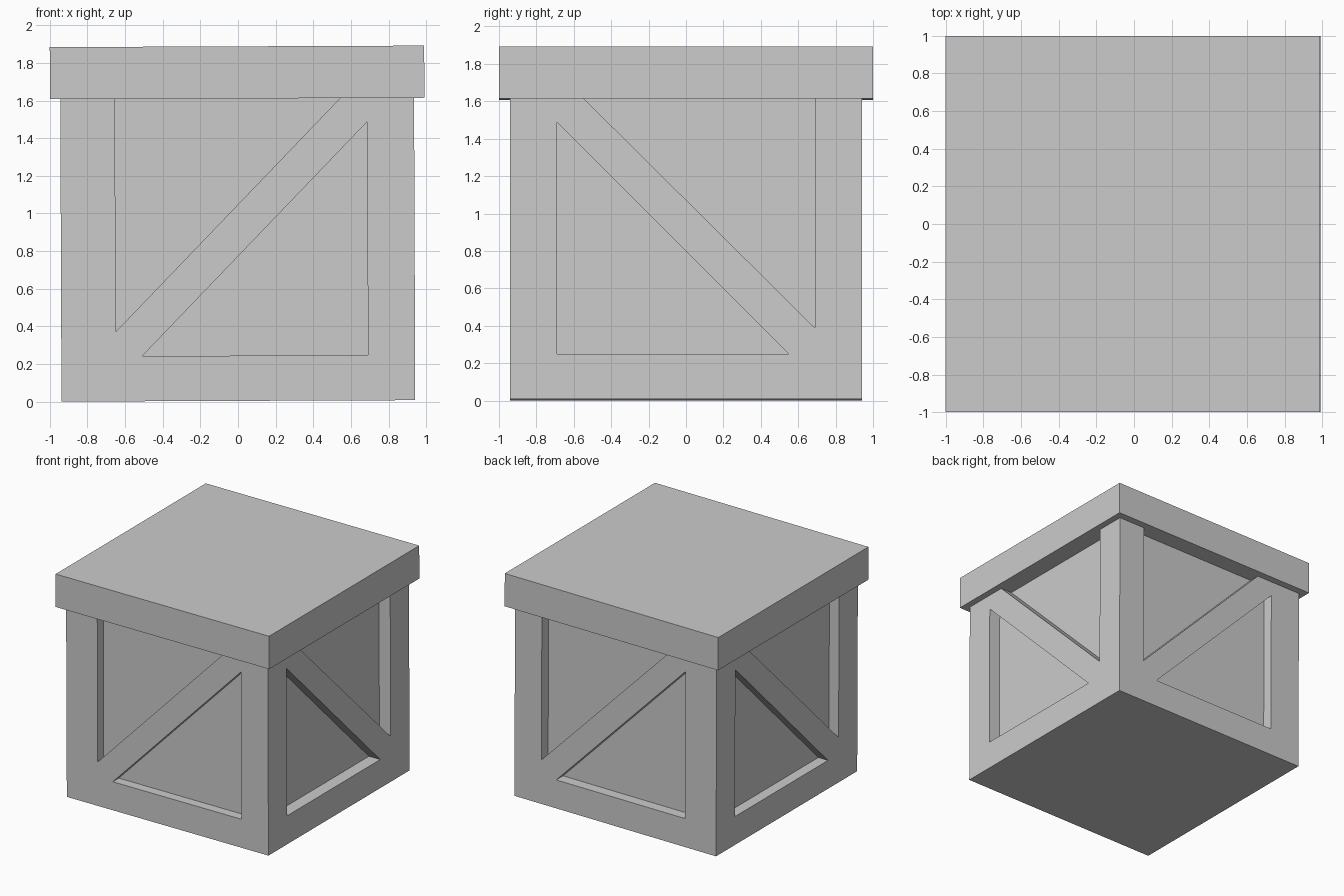
import bpy, bmesh
from math import radians
from mathutils import Matrix, Vector

if "Cube" in bpy.data.objects:
    bpy.data.objects.remove(bpy.data.objects["Cube"])

HALF = 0.94      # half width of the body
BODY_TOP = 1.607
TILT = -0.004    # the whole crate leans very slightly


def make_object(name, bm):
    bmesh.ops.recalc_face_normals(bm, faces=bm.faces)
    mesh = bpy.data.meshes.new(name)
    bm.to_mesh(mesh)
    bm.free()
    obj = bpy.data.objects.new(name, mesh)
    bpy.context.collection.objects.link(obj)
    return obj


def box(name, sx, sy, z0, z1):
    bm = bmesh.new()
    bmesh.ops.create_cube(bm, size=1)
    bmesh.ops.scale(bm, vec=(sx, sy, z1 - z0), verts=bm.verts)
    bmesh.ops.translate(bm, vec=(0, 0, (z0 + z1) / 2), verts=bm.verts)
    return make_object(name, bm)


def recess_cutter(profile, angle, depth, shift):
    """Triangular prism cutting into the side turned by angle from the front."""
    bm = bmesh.new()
    face = bm.faces.new([bm.verts.new((u + shift, -HALF + depth, z)) for u, z in profile])
    new = bmesh.ops.extrude_face_region(bm, geom=[face])["geom"]
    verts = [v for v in new if isinstance(v, bmesh.types.BMVert)]
    bmesh.ops.translate(bm, vec=(0, -0.3, 0), verts=verts)
    bmesh.ops.rotate(bm, cent=(0, 0, 0), matrix=Matrix.Rotation(radians(angle), 3, 'Z'), verts=bm.verts)
    obj = make_object("recess_cutter", bm)
    obj.hide_render = True
    return obj


# Triangular recesses either side of the brace (upper ones run out under the lid)
rising = [[(-0.65, 0.37), (-0.65, 1.70), (0.637, 1.70)],
          [(-0.51, 0.24), (0.69, 0.24), (0.69, 1.48)]]
falling = [[(0.69, 0.38), (0.69, 1.70), (-0.64, 1.70)],
           [(-0.69, 1.48), (-0.69, 0.24), (0.55, 0.24)]]
sides = [(0, rising, 0.08, 0), (90, falling, 0.105, 0),
         (180, rising, 0.09, -0.04), (270, falling, 0.09, 0)]

# Body with framed, braced sides
body = box("crate_body", 2 * HALF, 2 * HALF, 0, BODY_TOP)
cutters = []
for angle, profiles, depth, shift in sides:
    for profile in profiles:
        cutter = recess_cutter(profile, angle, depth, shift)
        cutters.append(cutter)
        mod = body.modifiers.new("recess", 'BOOLEAN')
        mod.operation = 'DIFFERENCE'
        mod.solver = 'EXACT'
        mod.object = cutter

# Bake the cuts and drop the cutters
graph = bpy.context.evaluated_depsgraph_get()
carved = bpy.data.meshes.new_from_object(body.evaluated_get(graph))
body.modifiers.clear()
body.data = carved
for cutter in cutters:
    bpy.data.objects.remove(cutter)

# Overhanging lid
lid = box("crate_lid", 1.99, 2.0, BODY_TOP, 1.884)

# Slight lean
for obj in (body, lid):
    obj.data.transform(Matrix.Translation(Vector((0.002, 0, 0.004))) @ Matrix.Rotation(TILT, 4, 'Y'))
